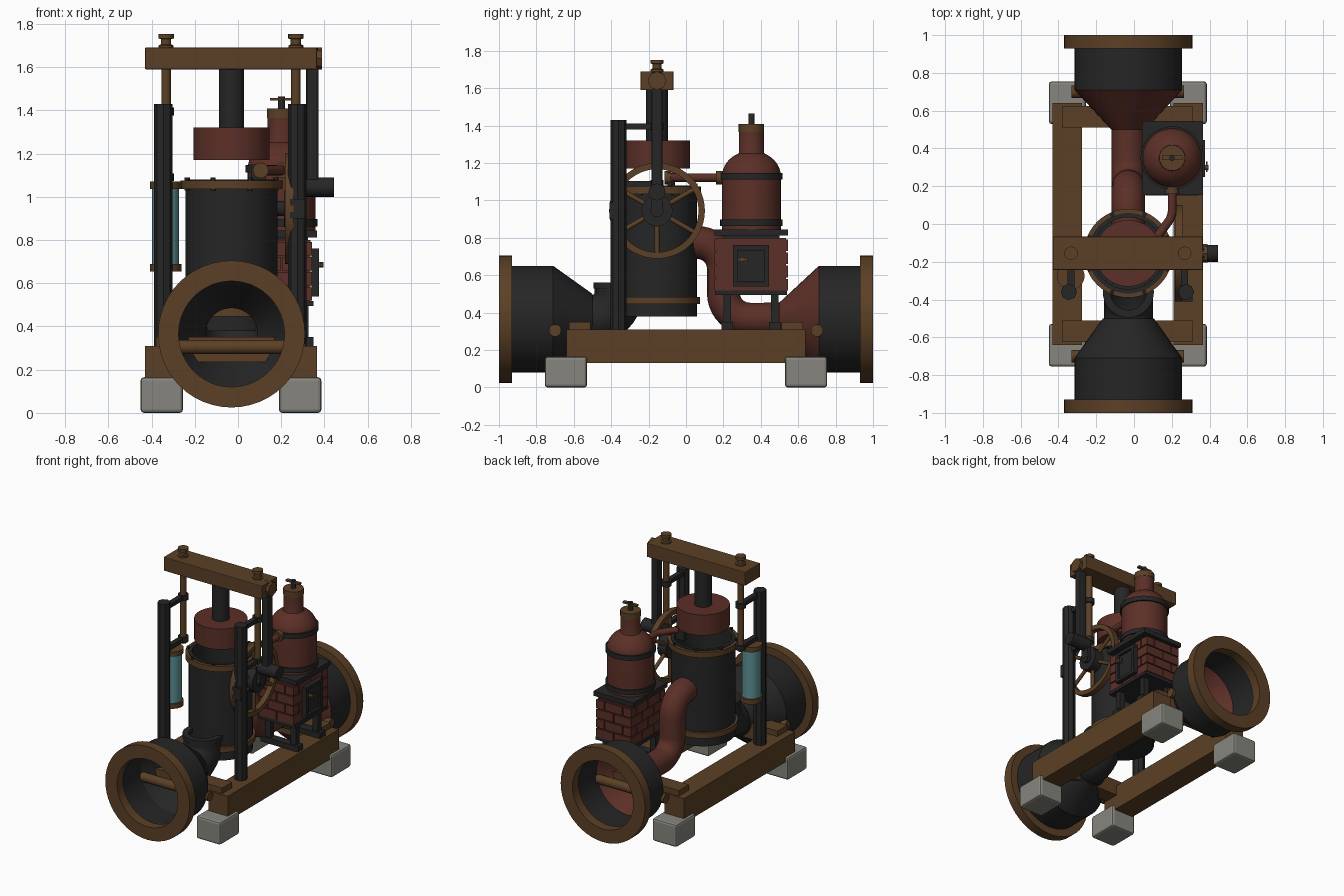
import bpy, bmesh, math
from mathutils import Vector, Matrix

if "Cube" in bpy.data.objects:
    bpy.data.objects.remove(bpy.data.objects["Cube"])


def material(name, r, g, b):
    m = bpy.data.materials.new(name)
    m.use_nodes = True
    m.diffuse_color = (r, g, b, 1)
    shader = m.node_tree.nodes["Principled BSDF"]
    shader.inputs["Base Color"].default_value = (r, g, b, 1)
    shader.inputs["Roughness"].default_value = 0.8
    return m


BRASS = material("brown brass", 0.105, 0.051, 0.019)
IRON = material("dark iron", 0.019, 0.019, 0.019)
COPPER = material("red copper", 0.105, 0.029, 0.02)
STONE = material("grey stone", 0.24, 0.235, 0.205)
GLASS = material("teal glass", 0.11, 0.29, 0.30)


def finish(bm, name, mat, smooth=True):
    bmesh.ops.recalc_face_normals(bm, faces=bm.faces)
    mesh = bpy.data.meshes.new(name)
    bm.to_mesh(mesh)
    bm.free()
    ob = bpy.data.objects.new(name, mesh)
    bpy.context.collection.objects.link(ob)
    mesh.materials.append(mat)
    if smooth:
        bpy.ops.object.select_all(action='DESELECT')
        ob.select_set(True)
        bpy.context.view_layer.objects.active = ob
        bpy.ops.object.shade_smooth_by_angle(angle=math.radians(35))
    return ob


def box(name, mat, x, y, z, bevel=0.0):
    """Box from (low, high) pairs."""
    bm = bmesh.new()
    bmesh.ops.create_cube(bm, size=1)
    for v in bm.verts:
        v.co = [(a + b) / 2 + c * (b - a) for (a, b), c in zip((x, y, z), v.co)]
    if bevel:
        bmesh.ops.bevel(bm, geom=bm.edges[:], offset=bevel, segments=2,
                        profile=0.5, affect='EDGES')
    return finish(bm, name, mat, False)


TURN = {'X': Matrix.Rotation(math.pi / 2, 4, 'Y'),
        'Y': Matrix.Rotation(-math.pi / 2, 4, 'X'), 'Z': Matrix()}


def lathe(name, mat, at, profile, axis='Z', closed=False, sides=40):
    """Revolve (radius, height) points; closed joins the last point to the first."""
    bm = bmesh.new()
    rings = []
    for r, h in profile:
        rings.append([bm.verts.new((r * math.cos(a), r * math.sin(a), h))
                      for a in (2 * math.pi * i / sides for i in range(sides))])
    pairs = list(zip(rings, rings[1:]))
    if closed:
        pairs.append((rings[-1], rings[0]))
    else:
        bm.faces.new(rings[0])
        bm.faces.new(rings[-1])
    for a, b in pairs:
        for i in range(sides):
            j = (i + 1) % sides
            bm.faces.new((a[i], a[j], b[j], b[i]))
    bm.transform(Matrix.Translation(at) @ TURN[axis])
    return finish(bm, name, mat)


def rod(name, mat, at, r, low, high, axis='Z', sides=20):
    return lathe(name, mat, at, [(r, low), (r, high)], axis, sides=sides)


def ring(name, mat, at, inner, outer, low, high, axis='Z'):
    return lathe(name, mat, at, [(inner, low), (outer, low), (outer, high), (inner, high)],
                 axis, True, 48)


def pipe(name, mat, points, r, bend=0.0):
    """Round pipe through points with rounded corners."""
    pts = [Vector(p) for p in points]
    path = [pts[0]]
    for a, b, c in zip(pts, pts[1:], pts[2:]):
        p, q = b + (a - b).normalized() * bend, b + (c - b).normalized() * bend
        m = p + q - b
        for i in range(11):
            t = i / 10 * math.pi / 2
            path.append(m + (p - m) * math.cos(t) + (q - m) * math.sin(t))
    path.append(pts[-1])
    curve = bpy.data.curves.new(name, 'CURVE')
    curve.dimensions = '3D'
    curve.bevel_depth, curve.bevel_resolution = r, 6
    spline = curve.splines.new('POLY')
    spline.points.add(len(path) - 1)
    for sp, p in zip(spline.points, path):
        sp.co = (*p, 1)
    curve.materials.append(mat)
    ob = bpy.data.objects.new(name, curve)
    bpy.context.collection.objects.link(ob)
    bpy.ops.object.select_all(action='DESELECT')
    ob.select_set(True)
    bpy.context.view_layer.objects.active = ob
    bpy.ops.object.convert(target='MESH')
    bpy.ops.object.shade_smooth()
    return ob


CX, CY, DUCT_Z = -0.03, -0.155, 0.365

# Timber frame on stone feet
for side, x in (("right", -0.3525), ("left", 0.2875)):
    box(side + "_frame_beam", BRASS, (x - 0.078, x + 0.078), (-0.64, 0.64), (0.13, 0.31))
    for end, y in (("front", -0.642), ("back", 0.642)):
        box(f"{end}_{side}_foot", STONE, (x - 0.098, x + 0.098),
            (y - 0.113, y + 0.113), (0, 0.165), 0.015)

# Large ducts at both ends, with cross beams and tie rods through them
for end, s, mat, neck in (("front", -1, IRON, 0.135), ("back", 1, COPPER, 0.09)):
    at = (CX, 0, DUCT_Z)
    ring(end + "_flange", BRASS, at, 0.245, 0.34, 0.93 * s, s, 'Y')
    ring(end + "_duct", IRON, at, 0.255, 0.285, 0.71 * s, 0.94 * s, 'Y')
    lathe(end + "_cone", mat, at, [(0.285, 0.71 * s), (neck, 0.5 * s),
          (neck - 0.015, 0.5 * s), (0.26, 0.715 * s)], 'Y', True)
    box(end + "_cross_beam", BRASS, (-0.38, 0.31),
        tuple(sorted((0.51 * s, 0.625 * s))), (0.235, 0.35))
    rod(end + "_tie_rod", BRASS, (CX, 0.7 * s, 0.305), 0.033, -0.3, 0.295, 'X')

# Front elbow with open mouth
pipe("front_elbow", IRON, [(CX, -0.52, DUCT_Z), (CX, -0.36, DUCT_Z), (CX, -0.36, 0.555)],
     0.13, 0.14)
ring("elbow_mouth", IRON, (CX, -0.36, 0), 0.095, 0.135, 0.53, 0.562)

# Rear pipe rising into the cylinder
pipe("rear_pipe", COPPER, [(CX, 0.52, DUCT_Z), (CX, 0.2, DUCT_Z), (CX, 0.2, 0.775),
     (CX, 0.0, 0.775)], 0.088, 0.14)

# Open cylinder, flanges and bolts
lathe("cylinder", IRON, (CX, CY, 0), [(0.0001, 0.38), (0.213, 0.38), (0.213, 1.08),
      (0.19, 1.08), (0.19, 0.46), (0.0001, 0.46)], closed=True, sides=48)
ring("cylinder_top_flange", BRASS, (CX, CY, 0), 0.205, 0.235, 1.035, 1.075)
ring("cylinder_bottom_flange", BRASS, (CX, CY, 0), 0.2, 0.23, 0.445, 0.485)
for i in range(8):
    a = math.pi * (i + 0.5) / 4
    rod("flange_bolt", IRON, (CX + 0.222 * math.cos(a), CY + 0.222 * math.sin(a), 0),
        0.012, 1.03, 1.09, sides=6)

# Piston, rod and crosshead
rod("piston", COPPER, (CX, CY, 0), 0.176, 1.17, 1.32, sides=48)
rod("piston_rod", IRON, (CX, CY, 0), 0.058, 1.31, 1.6, sides=32)
box("crosshead", BRASS, (-0.43, 0.365), (CY - 0.088, CY + 0.088), (1.59, 1.69), 0.004)
rod("crosshead_pin", BRASS, (0, CY, 1.64), 0.05, 0.36, 0.388, 'X', 8)

# Columns, guide brackets and guide rods
for side, x, low in (("right", -0.345, 1.06), ("left", 0.275, 1.06)):
    rod(side + "_column", IRON, (x, -0.36, 0), 0.043, 0.3, 1.43, sides=8)
    gx = -0.333 if x < 0 else 0.268
    rod(side + "_guide_rod", BRASS, (gx, CY, 0), 0.022, low, 1.6)
    lathe(side + "_guide_nut", BRASS, (gx, CY, 0), [(0.035, 1.685), (0.035, 1.7),
          (0.024, 1.705), (0.024, 1.73), (0.036, 1.732), (0.036, 1.752)], sides=16)
    for z in (1.09, 1.395):
        box(side + "_guide_bracket", IRON, (gx - 0.018, gx + 0.018), (-0.35, -0.17),
            (z - 0.015, z + 0.015))
        ring(side + "_guide_collar", IRON, (gx, CY, z), 0.021, 0.036, -0.018, 0.018)

# Sight glass
GAUGE = (-0.335, -0.275, 0)
rod("sight_glass", GLASS, GAUGE, 0.062, 0.68, 1.045, sides=32)
rod("sight_glass_lower_cap", BRASS, GAUGE, 0.073, 0.655, 0.69, sides=32)
rod("sight_glass_upper_cap", BRASS, GAUGE, 0.073, 1.035, 1.07, sides=32)

# Flywheel with spokes, crank and connecting rod
HUB = Vector((0.237, CY, 0.945))
ring("flywheel_rim", BRASS, HUB, 0.222, 0.256, -0.02, 0.02, 'X')
for i in range(6):
    a = math.pi * i / 3 + math.pi / 2
    d = Vector((0, math.cos(a), math.sin(a)))
    pipe("flywheel_spoke", BRASS, [HUB + d * 0.05, HUB + d * 0.235], 0.013)
rod("flywheel_hub", IRON, HUB, 0.085, -0.025, 0.045, 'X', 12)
rod("flywheel_axle", IRON, HUB, 0.035, -0.06, 0.07, 'X')
box("axle_bearing", IRON, (0.24, 0.31), (-0.41, -0.34), (0.9, 0.99))
box("crank_arm", IRON, (0.275, 0.31), (CY - 0.03, CY + 0.03), (0.94, 1.06))
rod("crank_pin", IRON, (0, CY, 1.045), 0.045, 0.29, 0.445, 'X')
box("connecting_rod", IRON, (0.315, 0.373), (CY - 0.029, CY + 0.029), (1.04, 1.69), 0.012)

# Firebox: stand, staggered bricks, door and top plate
BX, BY = 0.202, 0.35
for y in (0.22, 0.475):
    box("firebox_foot", IRON, (0.05, 0.35), (y - 0.03, y + 0.03), (0.31, 0.35))
    for x in (0.1, 0.305):
        box("firebox_leg", IRON, (x - 0.022, x + 0.022), (y - 0.02, y + 0.02), (0.34, 0.51))
box("firebox_base", IRON, (0.055, 0.35), (0.155, 0.54), (0.495, 0.518))
box("firebox_core", COPPER, (0.07, 0.335), (0.16, 0.535), (0.51, 0.8))


def courses(low, high, count, row):
    """Brick spans along one side, shifted on odd rows."""
    step = (high - low) / count
    cuts = [low + step * i for i in range(count + 1)]
    if row % 2:
        cuts = [low] + [c + step / 2 for c in cuts[:-1]] + [high]
    return [(a + 0.004, b - 0.004) for a, b in zip(cuts, cuts[1:])]


for row in range(4):
    z = 0.515 + row * 0.07
    for xs in courses(0.058, 0.346, 2, row):
        for ys in courses(0.148, 0.549, 3, row):
            box("firebox_brick", COPPER, xs, ys, (z + 0.004, z + 0.066))
box("firebox_top_plate", IRON, (0.042, 0.365), (0.153, 0.545), (0.812, 0.845))
box("firebox_neck", IRON, (0.08, 0.325), (0.2, 0.5), (0.79, 0.82))
box("door", IRON, (0.34, 0.362), (0.275, 0.42), (0.565, 0.735))
for y in (0.265, 0.43):
    box("door_frame_side", IRON, (0.34, 0.375), (y - 0.014, y + 0.014), (0.54, 0.76))
for z in (0.55, 0.75):
    box("door_frame_bar", IRON, (0.34, 0.375), (0.25, 0.445), (z - 0.011, z + 0.011))
rod("door_knob", BRASS, (0, 0.3, 0.685), 0.013, 0.355, 0.395, 'X')
box("door_handle", BRASS, (0.38, 0.39), (0.275, 0.33), (0.677, 0.693))

# Boiler vessel with bands, cap and valve
dome = [(0.157 * math.cos(a), 1.13 + 0.135 * math.sin(a))
        for a in (math.radians(d) for d in range(0, 66, 8))]
lathe("boiler", COPPER, (BX, BY, 0), [(0.157, 0.84)] + dome + [(0.066, 1.26), (0.066, 1.37)],
      sides=48)
for z in (0.88, 1.13):
    ring("boiler_band", IRON, (BX, BY, z), 0.15, 0.167, -0.017, 0.017)
rod("boiler_cap", BRASS, (BX, BY, 0), 0.068, 1.365, 1.408, sides=32)
rod("valve_stem", IRON, (BX, BY, 0), 0.016, 1.4, 1.465)
box("valve_handle", BRASS, (BX - 0.055, BX + 0.055), (BY - 0.012, BY + 0.012), (1.445, 1.458))

# Steam pipe from boiler to cylinder
pipe("steam_pipe", COPPER, [(BX, 0.22, 1.122), (BX, 0.04, 1.122), (0.1, -0.1, 1.122)],
     0.023, 0.03)
rod("steam_pipe_boiler_flange", BRASS, (BX, 0, 1.122), 0.036, 0.16, 0.195, 'Y')
rod("steam_pipe_cylinder_flange", BRASS, (0.105, 0, 1.122), 0.036, -0.115, -0.08, 'Y')
box("steam_inlet", IRON, (0.06, 0.13), (-0.1, -0.06), (1.06, 1.15))
